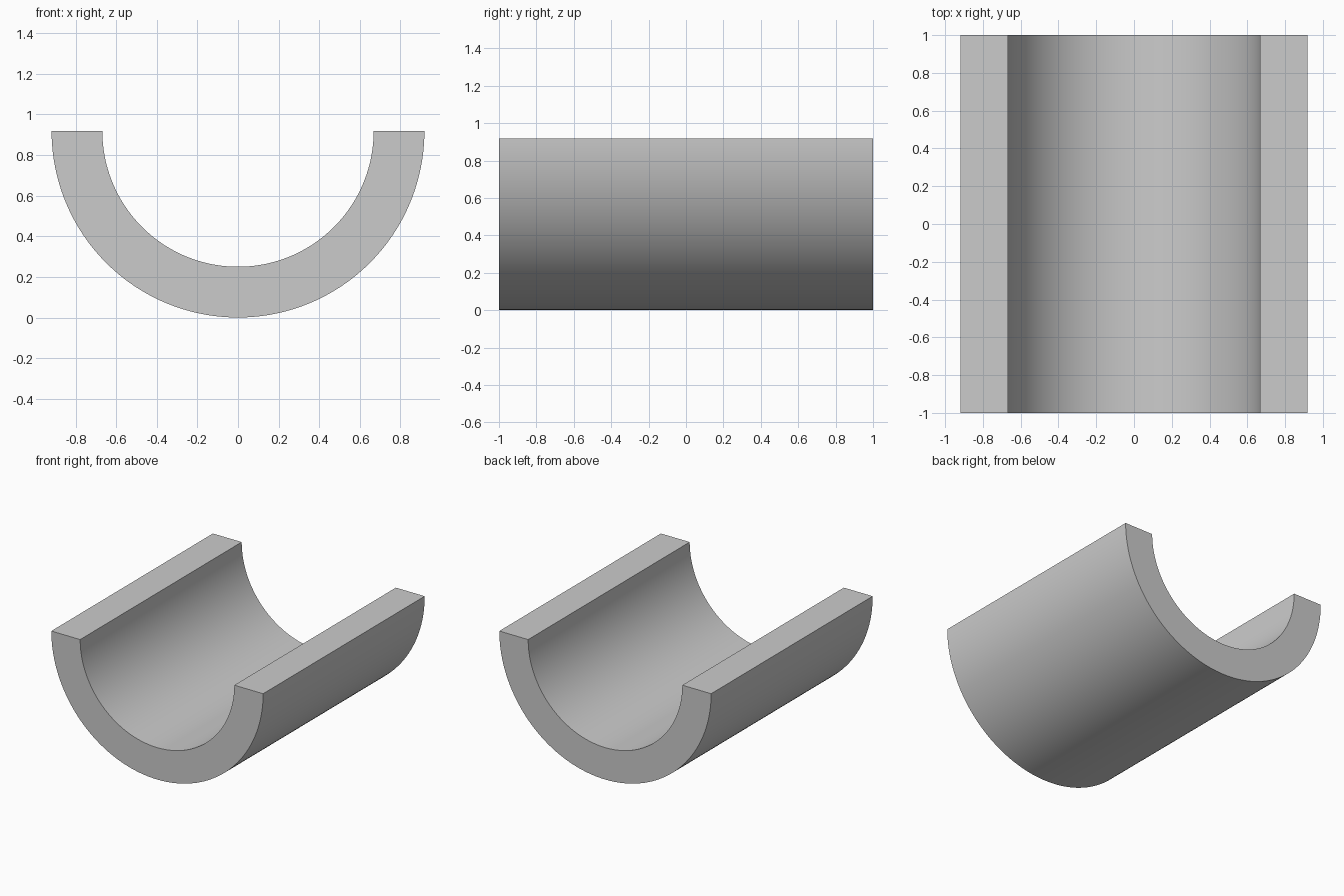
import bpy, bmesh, math

if "Cube" in bpy.data.objects:
    bpy.data.objects.remove(bpy.data.objects["Cube"])

R_OUT, R_IN, LENGTH, SEGS = 0.918, 0.668, 2.0, 96


def arc(radius):
    """Lower half circle from left rim to right rim, in the XZ plane."""
    return [(radius * math.cos(math.pi + math.pi * i / SEGS),
             R_OUT + radius * math.sin(math.pi + math.pi * i / SEGS))
            for i in range(SEGS + 1)]


# Half-ring cross-section at the front, made of quads
bm = bmesh.new()
outer = [bm.verts.new((x, -LENGTH / 2, z)) for x, z in arc(R_OUT)]
inner = [bm.verts.new((x, -LENGTH / 2, z)) for x, z in arc(R_IN)]
section = [bm.faces.new((outer[i], outer[i + 1], inner[i + 1], inner[i]))
           for i in range(SEGS)]

# Extrude along the length, keeping the front cap
res = bmesh.ops.extrude_face_region(bm, geom=section, use_keep_orig=True)
bmesh.ops.translate(bm, vec=(0, LENGTH, 0),
                    verts=[g for g in res["geom"] if isinstance(g, bmesh.types.BMVert)])
bmesh.ops.recalc_face_normals(bm, faces=bm.faces[:])

mesh = bpy.data.meshes.new("half_pipe")
bm.to_mesh(mesh)
bm.free()
half_pipe = bpy.data.objects.new("half_pipe", mesh)
bpy.context.collection.objects.link(half_pipe)

# Smooth curved walls, sharp rims
bpy.context.view_layer.objects.active = half_pipe
half_pipe.select_set(True)
bpy.ops.object.shade_smooth_by_angle(angle=math.radians(30))
